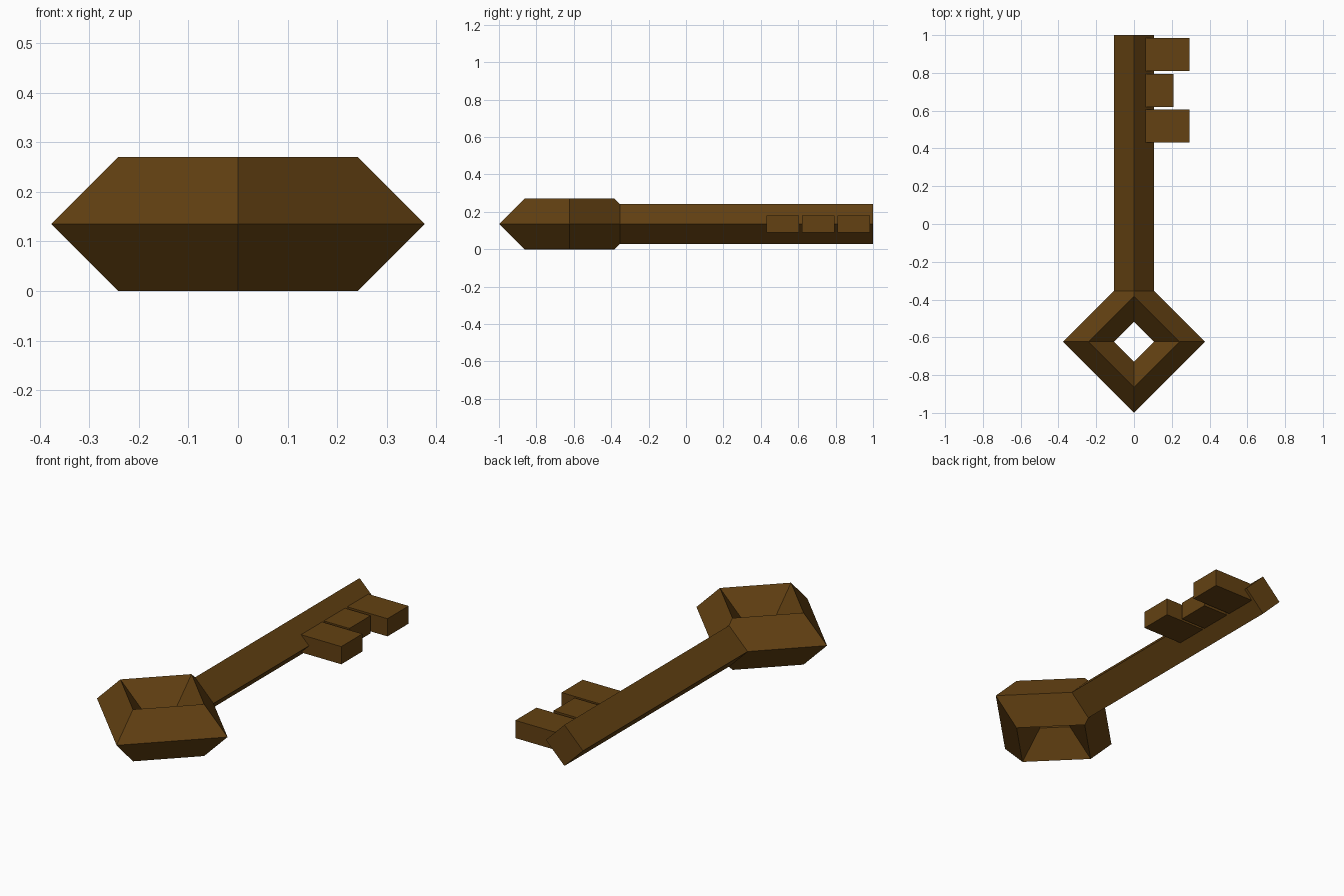
import bpy
from math import pi

cube = bpy.data.objects.get("Cube")
if cube:
    bpy.data.objects.remove(cube, do_unlink=True)

MID_Z = 0.135   # height of the key's centre plane
BOW_Y = -0.623  # centre of the ring handle

# Single dark bronze colour
bronze = bpy.data.materials.new("dark_bronze")
bronze.use_nodes = True
colour = (0.125, 0.053, 0.006, 1)
bronze.diffuse_color = colour
bronze.node_tree.nodes["Principled BSDF"].inputs["Base Color"].default_value = colour


def finish(name):
    obj = bpy.context.object
    obj.name = name
    obj.data.materials.append(bronze)
    return obj


# Diamond ring handle with a diamond cross-section
bpy.ops.mesh.primitive_torus_add(major_segments=4, minor_segments=4, major_radius=0.241,
                                 minor_radius=0.135, location=(0, BOW_Y, MID_Z))
finish("bow")

# Four-sided shaft, standing on its edge, buried in the ring at one end
start, end = -0.385, 1.0
bpy.ops.mesh.primitive_cylinder_add(vertices=4, radius=0.107, depth=end - start,
                                    location=(0, (start + end) / 2, MID_Z),
                                    rotation=(pi / 2, 0, 0))
finish("shaft")

# Three teeth on the left side, the middle one shorter
inner = 0.05
for name, y, tip in (("front_tooth", 0.518, 0.293),
                     ("middle_tooth", 0.706, 0.208),
                     ("back_tooth", 0.898, 0.293)):
    bpy.ops.mesh.primitive_cube_add(size=1, location=((inner + tip) / 2, y, MID_Z))
    tooth = finish(name)
    tooth.scale = (tip - inner, 0.174, 0.092)
